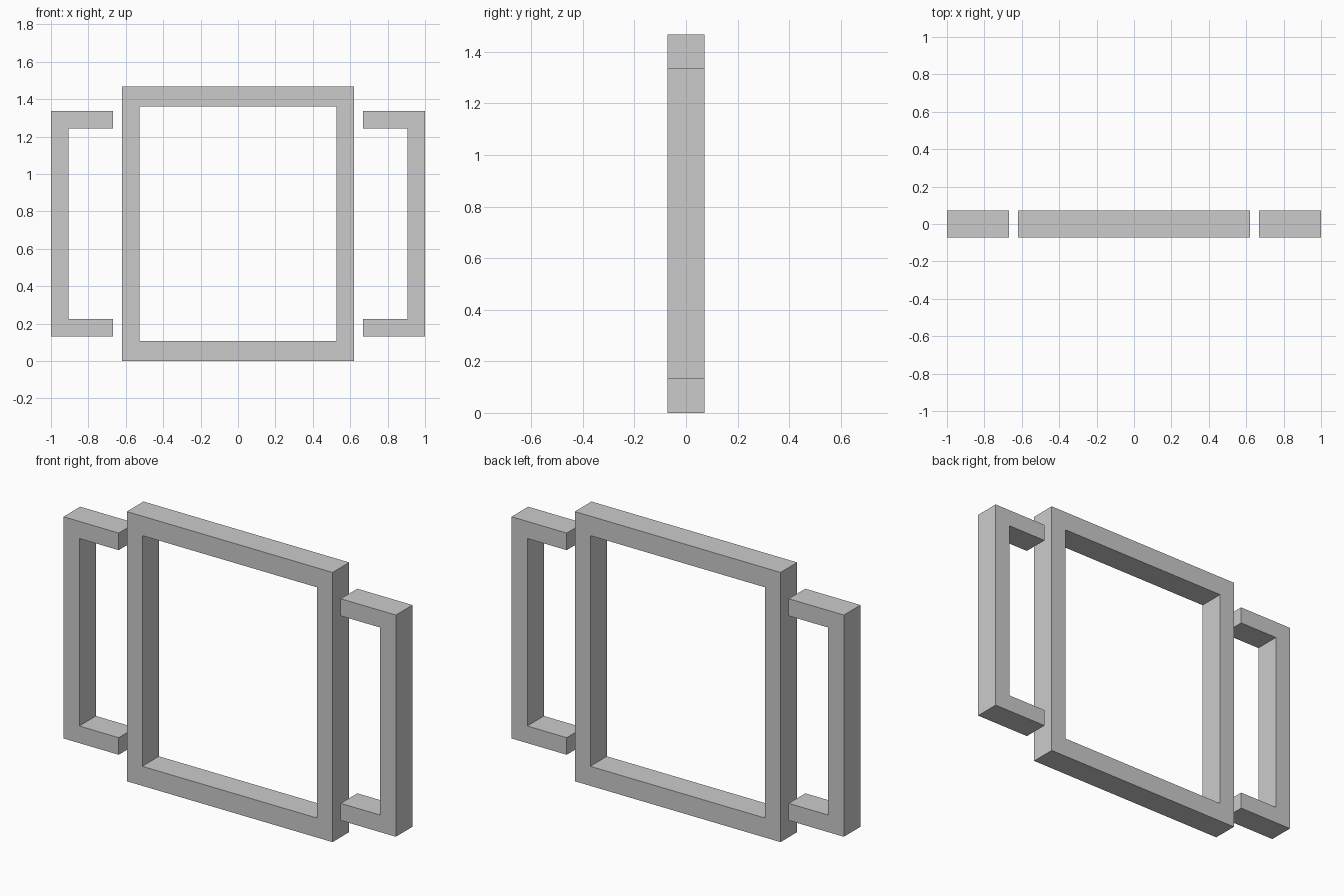
import bpy, bmesh

if "Cube" in bpy.data.objects:
    bpy.data.objects.remove(bpy.data.objects["Cube"])

DEPTH = 0.143


def strip(name, outer, inner, closed):
    """Flat band between two matching x-z outlines, extruded along y."""
    bm = bmesh.new()
    a, b = ([bm.verts.new((x, -DEPTH / 2, z)) for x, z in pts] for pts in (outer, inner))
    n = len(a)
    for i in range(n if closed else n - 1):
        j = (i + 1) % n
        bm.faces.new((a[i], a[j], b[j], b[i]))
    ext = bmesh.ops.extrude_face_region(bm, geom=bm.faces[:], use_keep_orig=True)
    moved = [g for g in ext["geom"] if isinstance(g, bmesh.types.BMVert)]
    bmesh.ops.translate(bm, verts=moved, vec=(0, DEPTH, 0))
    bmesh.ops.recalc_face_normals(bm, faces=bm.faces[:])
    mesh = bpy.data.meshes.new(name)
    bm.to_mesh(mesh)
    bm.free()
    obj = bpy.data.objects.new(name, mesh)
    bpy.context.collection.objects.link(obj)
    return obj


def rect(x, z0, z1):
    return [(-x, z0), (x, z0), (x, z1), (-x, z1)]


def hook(x0, x1, z0, z1, side):
    return [(side * x, z) for x, z in ((x0, z0), (x1, z0), (x1, z1), (x0, z1))]


# Central rectangular frame
strip("center_frame", rect(0.619, 0, 1.467), rect(0.526, 0.106, 1.361), True)

# C-shaped side brackets, open towards the frame
for label, side in (("left", -1), ("right", 1)):
    strip(f"{label}_bracket",
          hook(0.668, 1.0, 0.131, 1.337, side),
          hook(0.668, 0.905, 0.224, 1.244, side), False)
